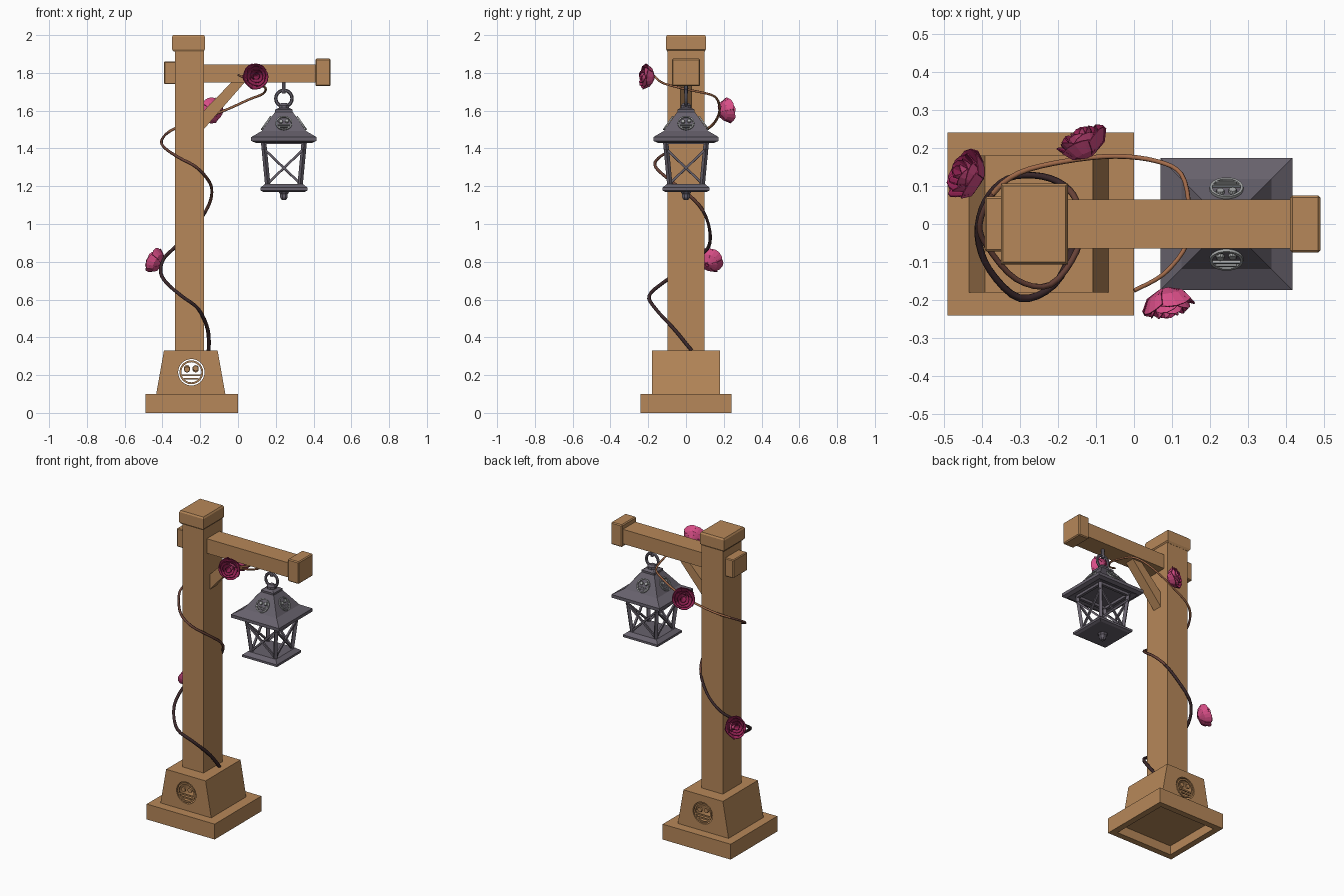
import bpy, bmesh, math
from mathutils import Vector, Matrix

if "Cube" in bpy.data.objects:
    bpy.data.objects.remove(bpy.data.objects["Cube"])


def material(name, rgb):
    m = bpy.data.materials.new(name)
    m.diffuse_color = (*rgb, 1)
    m.use_nodes = True
    m.node_tree.nodes["Principled BSDF"].inputs["Base Color"].default_value = m.diffuse_color
    return m


WOOD = material("warm wood", (0.47, 0.245, 0.10))
IRON = material("grey iron", (0.135, 0.12, 0.15))
PALE = material("pale iron", (0.36, 0.37, 0.37))
VINE = [material("dark vine", (0.045, 0.022, 0.025)),
        material("brown vine", (0.14, 0.055, 0.04)),
        material("light vine", (0.37, 0.15, 0.07))]
PINK = material("rose pink", (0.68, 0.075, 0.24))
CRIMSON = material("rose crimson", (0.34, 0.018, 0.10))


def finish(bm, name, *mats, normals=True):
    if normals:
        bmesh.ops.recalc_face_normals(bm, faces=bm.faces)
    me = bpy.data.meshes.new(name)
    bm.to_mesh(me)
    bm.free()
    ob = bpy.data.objects.new(name, me)
    bpy.context.collection.objects.link(ob)
    for m in mats:
        me.materials.append(m)
    return ob


def add_loft(bm, rings, cx=0, cy=0, n=4):
    """Stack of n-sided rings (half x, half y, z), capped at both ends."""
    k = 1 / math.cos(math.pi / n)
    loops = []
    for hx, hy, z in rings:
        ang = [(i + 0.5) * 2 * math.pi / n for i in range(n)]
        loops.append([bm.verts.new((cx + hx * k * math.cos(a), cy + hy * k * math.sin(a), z)) for a in ang])
    for a, b in zip(loops, loops[1:]):
        for i in range(n):
            j = (i + 1) % n
            bm.faces.new((a[i], a[j], b[j], b[i]))
    bm.faces.new(loops[0][::-1])
    bm.faces.new(loops[-1])


def loft(name, rings, mat, cx=0, cy=0, n=4):
    bm = bmesh.new()
    add_loft(bm, rings, cx, cy, n)
    return finish(bm, name, mat)


def add_bar(bm, p, q, w, d):
    """Square bar from p to q."""
    p, q = Vector(p), Vector(q)
    rot = (q - p).to_track_quat('Z', 'Y').to_matrix().to_4x4()
    mat = Matrix.Translation((p + q) / 2) @ rot @ Matrix.Diagonal((w, d, (q - p).length, 1))
    bmesh.ops.create_cube(bm, size=1, matrix=mat)


def block(name, lo, hi, mat, bevel=0):
    lo, hi = Vector(lo), Vector(hi)
    bm = bmesh.new()
    bmesh.ops.create_cube(bm, size=1, matrix=Matrix.Translation((lo + hi) / 2) @ Matrix.Diagonal((*(hi - lo), 1)))
    if bevel:
        bmesh.ops.bevel(bm, geom=bm.edges[:], offset=bevel, segments=1, affect='EDGES')
    return finish(bm, name, mat)


def add_ring(bm, r0, r1, depth, mat, n=24):
    """Flat ring lying in local xy."""
    loops = [[bm.verts.new(mat @ Vector((r * math.cos(i * math.tau / n), r * math.sin(i * math.tau / n), z)))
              for i in range(n)] for r, z in ((r0, 0), (r1, 0), (r1, depth), (r0, depth))]
    for k in range(4):
        a, b = loops[k], loops[(k + 1) % 4]
        for i in range(n):
            j = (i + 1) % n
            bm.faces.new((a[i], a[j], b[j], b[i]))


def add_medallion(bm, r, mat, t):
    """Ring with wave-like bars and two round bosses."""
    add_ring(bm, r * 0.76, r * 0.9, t, mat)
    for y, w in ((-0.5, 0.55), (-0.22, 0.74)):
        m = mat @ Matrix.Translation((0, y * r, t / 2)) @ Matrix.Diagonal((2 * w * r, 0.13 * r, t, 1))
        bmesh.ops.create_cube(bm, size=1, matrix=m)
    for x, y in ((-0.33, 0.22), (0.33, 0.3)):
        bmesh.ops.create_cone(bm, cap_ends=True, segments=10, radius1=0.24 * r, radius2=0.2 * r, depth=t,
                              matrix=mat @ Matrix.Translation((x * r, y * r, t / 2)))


# Wooden foot: hollow slab and tapered plinth with a round pierced emblem
loft("base_slab", [(.205, .2, .06), (.205, .2, 0), (.245, .24, 0), (.245, .24, .1)], WOOD, -.245)
plinth = loft("plinth", [(.183, .18, .1), (.142, .18, .33)], WOOD, -.25)
bm = bmesh.new()
bmesh.ops.create_cone(bm, cap_ends=True, segments=32, radius1=.07, radius2=.07, depth=.8,
                      matrix=Matrix.Translation((-.247, 0, .215)) @ Matrix.Rotation(math.pi / 2, 4, 'X'))
cutter = finish(bm, "emblem_cutter")
cutter.hide_render = True
mod = plinth.modifiers.new("pierce", 'BOOLEAN')
mod.object, mod.operation, mod.solver = cutter, 'DIFFERENCE', 'EXACT'
bpy.context.view_layer.objects.active = plinth
bpy.ops.object.modifier_apply(modifier=mod.name)
bpy.data.objects.remove(cutter)
bm = bmesh.new()
for a in (0, math.pi):
    place = (Matrix.Translation((-.247, 0, .215)) @ Matrix.Rotation(a, 4, 'Z')
             @ Matrix.Translation((0, -.172, 0)) @ Matrix.Rotation(math.pi / 2, 4, 'X'))
    add_medallion(bm, .07, place, .008)
finish(bm, "plinth_emblems", WOOD)

# Post, cap, beam and brace
loft("post", [(.0765, .097, .33), (.0765, .097, 1.93)], WOOD, -.257)
loft("post_cap", [(.077, .098, 1.912), (.088, .106, 1.925), (.088, .106, 1.99), (.082, .1, 2.0)], WOOD, -.262)
block("beam", (-.33, -.064, 1.75), (.43, .064, 1.845), WOOD)
block("beam_stub", (-.392, -.072, 1.74), (-.32, .072, 1.86), WOOD, .005)
block("beam_end", (.41, -.075, 1.73), (.49, .075, 1.875), WOOD, .006)
bm = bmesh.new()
prof = [(-.2, 1.48), (-.2, 1.58), (-.03, 1.755), (.04, 1.755)]
for s in (-.032, .032):
    bm.faces.new([bm.verts.new((x, s, z)) for x, z in prof])
bm.verts.ensure_lookup_table()
for i in range(4):
    j = (i + 1) % 4
    bm.faces.new([bm.verts[k] for k in (i, j, j + 4, i + 4)])
finish(bm, "brace", WOOD)

# Lantern
LX = .243
loft("lantern_roof", [(.115, .115, 1.44), (.15, .15, 1.43), (.173, .173, 1.44), (.173, .173, 1.46), (.118, .118, 1.492),
                      (.062, .062, 1.572), (.046, .046, 1.594), (.046, .046, 1.606), (.03, .03, 1.614)], IRON, LX)
loft("roof_knob", [(.026, .026, 1.61), (.026, .026, 1.628), (.015, .015, 1.64)], IRON, LX, n=8)
bpy.ops.mesh.primitive_torus_add(location=(LX, 0, 1.665), rotation=(math.pi / 2, 0, 0), major_radius=.043,
                                 minor_radius=.009, major_segments=20, minor_segments=6)
ring = bpy.context.object
ring.name = "hanging_ring"
ring.data.materials.append(IRON)
loft("beam_hook", [(.009, .009, 1.69), (.009, .009, 1.76)], IRON, LX, n=6)
loft("lantern_floor", [(.11, .11, 1.17), (.125, .125, 1.178), (.125, .125, 1.192), (.1, .1, 1.212)], IRON, LX)
loft("floor_finial", [(.012, .012, 1.128), (.02, .02, 1.14), (.02, .02, 1.158), (.03, .03, 1.172)], IRON, LX, n=8)
bm = bmesh.new()
pale = bmesh.new()
slope = math.atan2(.056, .08)
for k in range(4):
    turn = Matrix.Translation((LX, 0, 0)) @ Matrix.Rotation(k * math.pi / 2, 4, 'Z')
    T, B = .108, .085
    for p, q, w in (((-T, -T, 1.44), (-B, -B, 1.2), .02),          # corner bar
                    ((-T, -T, 1.432), (T, -T, 1.432), .018),       # top rail
                    ((-T, -T, 1.40), (B, -B, 1.215), .012),        # crossing bars
                    ((T, -T, 1.40), (-B, -B, 1.215), .012)):
        add_bar(bm, turn @ Vector(p), turn @ Vector(q), w, w)
    add_medallion(pale, .049, turn @ Matrix.Translation((0, -.091, 1.532))
                  @ Matrix.Rotation(math.pi / 2 - slope, 4, 'X'), .008)
finish(bm, "lantern_cage", IRON)
finish(pale, "roof_medallions", PALE)

# Climbing vine: thick and dark at the root, thin and light at the tip
PATH = [(-.155, .03, .33), (-.16, -.06, .44), (-.21, -.16, .55), (-.30, -.195, .62), (-.38, -.12, .69),
        (-.41, -.03, .75), (-.39, .06, .82), (-.33, .12, .88), (-.24, .125, .97), (-.17, .09, 1.07),
        (-.14, .02, 1.15), (-.15, -.07, 1.22), (-.22, -.16, 1.30), (-.31, -.145, 1.35), (-.385, -.06, 1.40),
        (-.405, 0, 1.44), (-.37, .08, 1.485), (-.3, .135, 1.52), (-.18, .165, 1.56), (-.05, .178, 1.61),
        (.06, .165, 1.66), (.125, .13, 1.685), (.145, .04, 1.705), (.14, -.05, 1.725), (.08, -.13, 1.75),
        (0, -.175, 1.79)]
cu = bpy.data.curves.new("vine", 'CURVE')
cu.dimensions, cu.bevel_depth, cu.bevel_resolution = '3D', .01, 1
cu.resolution_u, cu.use_fill_caps = 4, True
for m in VINE:
    cu.materials.append(m)
for idx, (a, b) in enumerate(((0, 9), (9, 16), (16, 25))):
    sp = cu.splines.new('BEZIER')
    sp.bezier_points.add(b - a)
    sp.material_index = idx
    for i, bp in zip(range(a, b + 1), sp.bezier_points):
        bp.co = PATH[i]
        tan = (Vector(PATH[min(i + 1, 25)]) - Vector(PATH[max(i - 1, 0)])) / 6
        bp.handle_left_type = bp.handle_right_type = 'FREE'
        bp.handle_left, bp.handle_right = bp.co - tan, bp.co + tan
        bp.radius = 1.05 - .5 * i / 25
vine = bpy.data.objects.new("vine", cu)
bpy.context.collection.objects.link(vine)
bpy.ops.object.select_all(action='DESELECT')
vine.select_set(True)
bpy.context.view_layer.objects.active = vine
bpy.ops.object.convert(target='MESH')


# Roses: rings of cupped petals, pink outside and crimson inside
def rose(name, pos, facing):
    bm = bmesh.new()
    place = Matrix.Translation(pos) @ Vector(facing).to_track_quat('Z', 'Y').to_matrix().to_4x4()
    for layer, (r, n, h) in enumerate(((.067, 5, .058), (.052, 5, .068), (.036, 4, .075), (.019, 3, .078))):
        for p in range(n):
            grid = []
            for v, flare in ((0, .2), (.35, .75), (.75, .93), (1, 1.04)):
                row = []
                for u in (-1, -.5, 0, .5, 1):
                    a = (p + layer * .4) * math.tau / n + u * 1.15 * math.pi / n
                    rad = r * flare * (1 - .03 * u)
                    z = -.042 + h * v * (1 - .22 * u * u)
                    row.append(bm.verts.new(place @ Vector((rad * math.cos(a), rad * math.sin(a), z))))
                grid.append(row)
            for lo, hi in zip(grid, grid[1:]):
                for i in range(4):
                    bm.faces.new((lo[i], lo[i + 1], hi[i + 1], hi[i]))
    ob = finish(bm, name, PINK, CRIMSON, normals=False)
    m = ob.modifiers.new("petal_thickness", 'SOLIDIFY')
    m.thickness, m.offset, m.material_offset, m.material_offset_rim = .003, -1, 1, 1


rose("upper_rose", (.09, -.21, 1.78), (.25, -.95, .1))
rose("middle_rose", (-.135, .215, 1.6), (-.45, .85, .15))
rose("lower_rose", (-.44, .128, .805), (-.75, .35, .4))
